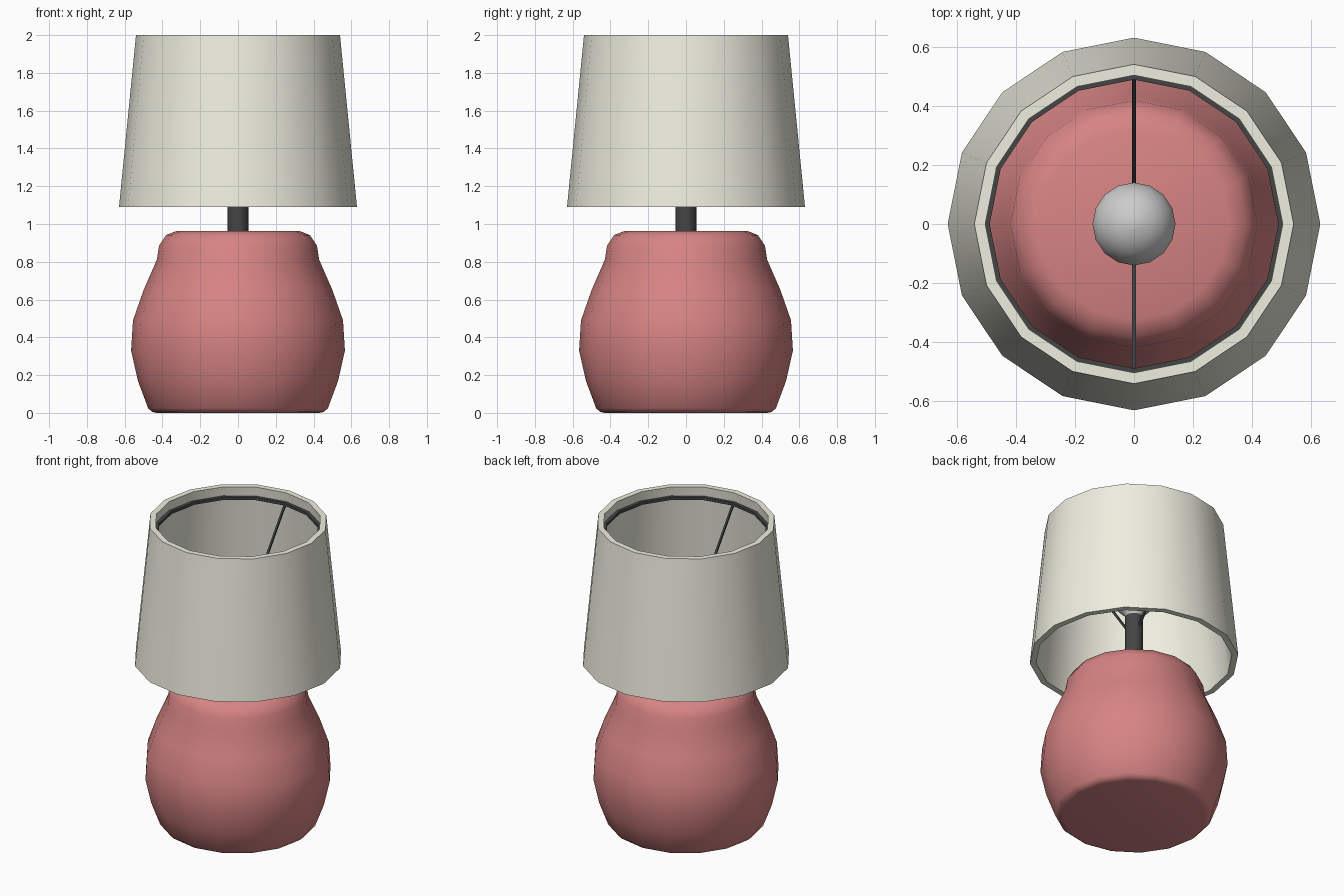
import bpy, bmesh, math
from mathutils import Vector

if "Cube" in bpy.data.objects:
    bpy.data.objects.remove(bpy.data.objects["Cube"])

SIDES = 16


def material(name, rgb):
    m = bpy.data.materials.new(name)
    m.diffuse_color = (*rgb, 1)
    m.use_nodes = True
    m.node_tree.nodes["Principled BSDF"].inputs["Base Color"].default_value = m.diffuse_color
    return m


red = material("red_ceramic", (0.68, 0.23, 0.23))
cream = material("cream_fabric", (0.86, 0.86, 0.75))
black = material("black_metal", (0.06, 0.06, 0.06))


def finish(name, bm, mat, angle):
    bmesh.ops.recalc_face_normals(bm, faces=bm.faces)
    me = bpy.data.meshes.new(name)
    bm.to_mesh(me)
    bm.free()
    ob = bpy.data.objects.new(name, me)
    bpy.context.collection.objects.link(ob)
    if mat:
        me.materials.append(mat)
    bpy.ops.object.select_all(action='DESELECT')
    bpy.context.view_layer.objects.active = ob
    ob.select_set(True)
    bpy.ops.object.shade_smooth_by_angle(angle=math.radians(angle))
    return ob


def lathe(name, profile, mat, closed=False, angle=40):
    """Spin a (radius, z) profile; open profiles get flat end caps."""
    bm = bmesh.new()
    rings = []
    for r, z in profile:
        rings.append([bm.verts.new((r * math.cos(2 * math.pi * i / SIDES),
                                    r * math.sin(2 * math.pi * i / SIDES), z))
                      for i in range(SIDES)])
    pairs = list(zip(rings, rings[1:]))
    if closed:
        pairs.append((rings[-1], rings[0]))
    else:
        bm.faces.new(rings[0])
        bm.faces.new(rings[-1])
    for a, b in pairs:
        for i in range(SIDES):
            j = (i + 1) % SIDES
            bm.faces.new((a[i], a[j], b[j], b[i]))
    return finish(name, bm, mat, angle)


# Ceramic body
lathe("base", [(0.43, 0), (0.455, 0.005), (0.476, 0.025), (0.53, 0.17),
               (0.566, 0.33), (0.556, 0.49), (0.50, 0.65), (0.43, 0.81),
               (0.418, 0.885), (0.38, 0.942), (0.323, 0.964)], red, angle=50)

# Stem and socket
lathe("stem", [(0.055, 0.95), (0.055, 1.38)], black)

# Bulb: short neck flaring into a ball
ball = [(0.142 * math.cos(math.radians(a)), 1.54 + 0.142 * math.sin(math.radians(a)))
        for a in range(-45, 86, 18)]
lathe("bulb", [(0.05, 1.37), (0.06, 1.40)] + ball + [(0.008, 1.682)], None)

# Open, slightly tapered shade with wall thickness
lathe("shade", [(0.63, 1.09), (0.54, 2.0), (0.503, 2.0), (0.592, 1.09)],
      cream, closed=True, angle=30)

# Wire ring inside the shade
lathe("shade_ring", [(0.512, 1.92), (0.512, 1.938), (0.488, 1.938), (0.488, 1.92)],
      black, closed=True, angle=30)

# Two struts from the socket up to the ring
for side, label in ((1, "back"), (-1, "front")):
    start, end = Vector((0, side * 0.035, 1.28)), Vector((0, side * 0.497, 1.929))
    d = end - start
    bm = bmesh.new()
    bmesh.ops.create_cube(bm, size=1)
    bmesh.ops.scale(bm, vec=(0.012, 0.012, d.length), verts=bm.verts)
    ob = finish(label + "_strut", bm, black, 30)
    ob.location = (start + end) / 2
    ob.rotation_euler = (-math.atan2(d.y, d.z), 0, 0)
